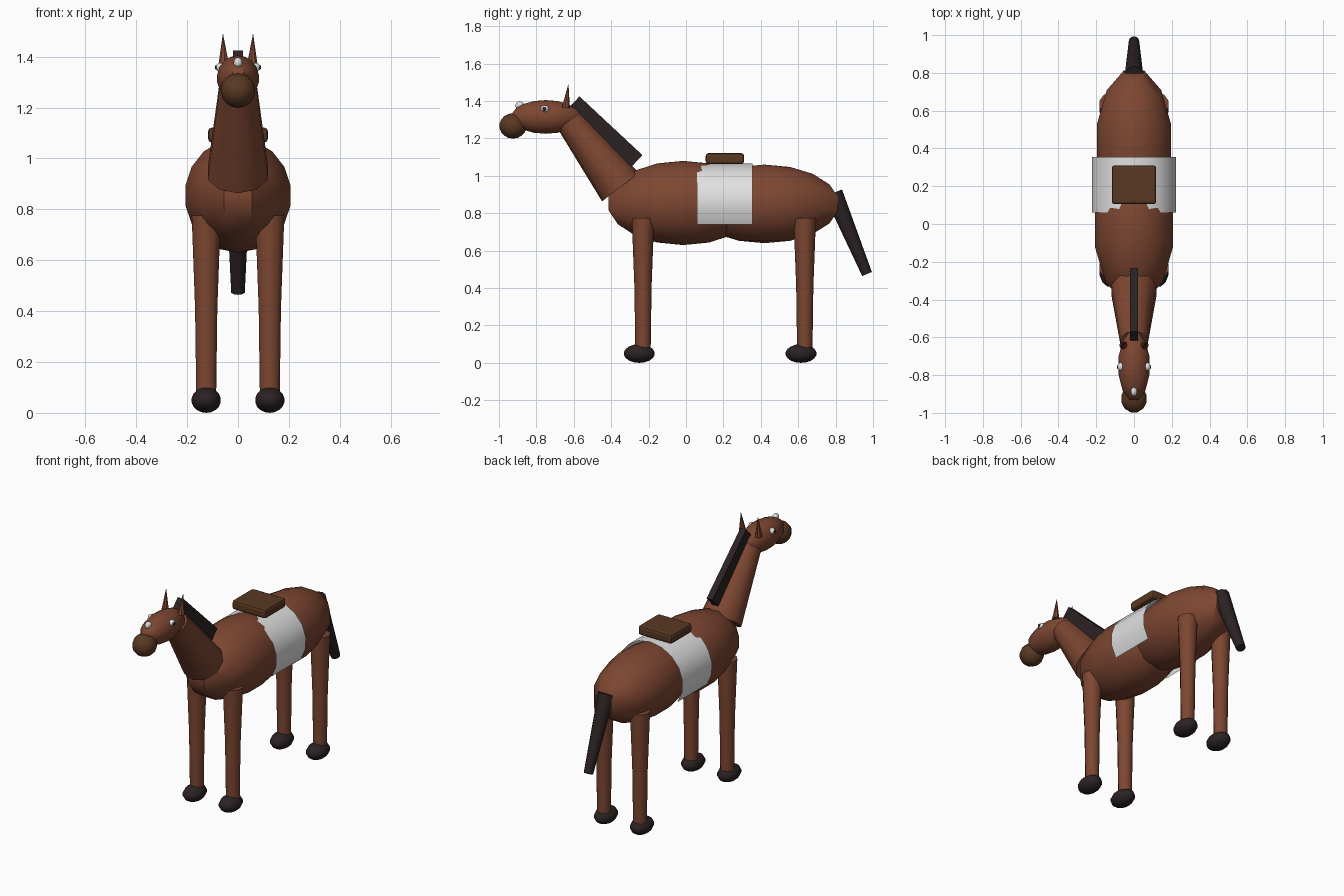
import bpy, bmesh, math
from mathutils import Vector, Matrix

if "Cube" in bpy.data.objects:
    bpy.data.objects.remove(bpy.data.objects["Cube"])


def colour(name, rgb):
    m = bpy.data.materials.new(name)
    m.diffuse_color = (*rgb, 1)
    m.use_nodes = True
    m.node_tree.nodes["Principled BSDF"].inputs["Base Color"].default_value = m.diffuse_color
    return m


COAT = colour("chestnut coat", (0.205, 0.062, 0.031))
DARK = colour("dark hair", (0.024, 0.016, 0.017))
LEATHER = colour("brown leather", (0.10, 0.040, 0.016))
WHITE = colour("white", (0.75, 0.75, 0.75))


def finish(name, bm, mat, smooth=True):
    me = bpy.data.meshes.new(name)
    bm.to_mesh(me)
    bm.free()
    me.materials.append(mat)
    ob = bpy.data.objects.new(name, me)
    bpy.context.collection.objects.link(ob)
    if smooth:
        bpy.ops.object.select_all(action='DESELECT')
        ob.select_set(True)
        bpy.context.view_layer.objects.active = ob
        bpy.ops.object.shade_smooth_by_angle(angle=math.radians(40))
    return ob


def ellipsoid(name, loc, radii, mat, segs=12, rings=9):
    bm = bmesh.new()
    turn = math.pi / segs
    grow = 1 / math.cos(turn)  # flats, not corners, face the axes
    bmesh.ops.create_uvsphere(bm, u_segments=segs, v_segments=rings, radius=1)
    m = (Matrix.Translation(loc)
         @ Matrix.Diagonal((radii[0] * grow, radii[1] * grow, radii[2], 1))
         @ Matrix.Rotation(turn, 4, 'Z'))
    bm.transform(m)
    return finish(name, bm, mat)


def limb(name, start, end, r1, r2, mat, segs=10):
    a, b = Vector(start), Vector(end)
    bm = bmesh.new()
    bmesh.ops.create_cone(bm, cap_ends=True, segments=segs, radius1=r1,
                          radius2=r2, depth=(b - a).length)
    rot = (b - a).to_track_quat('Z', 'Y').to_matrix().to_4x4()
    bm.transform(Matrix.Translation((a + b) / 2) @ rot)
    return finish(name, bm, mat)


def box(name, loc, size, mat, tilt=0, bevel=0):
    bm = bmesh.new()
    bmesh.ops.create_cube(bm, size=1)
    bm.transform(Matrix.Diagonal((*size, 1)))
    if bevel:
        bmesh.ops.bevel(bm, geom=bm.edges[:], offset=bevel, segments=2,
                        profile=0.5, affect='EDGES')
    bm.transform(Matrix.Translation(loc) @ Matrix.Rotation(tilt, 4, 'X'))
    return finish(name, bm, mat, smooth=False)


# Body, neck and head
ellipsoid("chest", (0, -0.015, 0.855), (0.21, 0.405, 0.225), COAT)
ellipsoid("hindquarters", (0, 0.42, 0.85), (0.20, 0.40, 0.21), COAT)
limb("neck", (0, -0.35, 0.94), (0, -0.625, 1.295), 0.125, 0.075, COAT)
ellipsoid("head", (0, -0.75, 1.315), (0.083, 0.185, 0.09), COAT)
ellipsoid("muzzle", (0, -0.925, 1.267), (0.068, 0.073, 0.068), LEATHER)
ellipsoid("forehead_star", (0, -0.888, 1.376), (0.017, 0.024, 0.022), WHITE)

# Paired eyes, ears
for side, label in ((-1, "left"), (1, "right")):
    ellipsoid("eye_" + label, (side * 0.068, -0.755, 1.358),
              (0.02, 0.022, 0.018), WHITE)
    ellipsoid("pupil_" + label, (side * 0.083, -0.757, 1.358),
              (0.008, 0.011, 0.011), DARK, 8, 6)
    limb("ear_" + label, (side * 0.056, -0.642, 1.365),
         (side * 0.059, -0.629, 1.487), 0.022, 0.001, COAT, 8)

# Legs and hooves
for side, label in ((-1, "left"), (1, "right")):
    for y, end in ((-0.23, "front"), (0.635, "rear")):
        x = side * 0.125
        tag = end + "_" + label
        limb("upper_leg_" + tag, (x, y, 0.41), (x, y, 0.775), 0.046, 0.06, COAT)
        limb("lower_leg_" + tag, (x, y, 0.06), (x, y, 0.41), 0.041, 0.046, COAT)
        ellipsoid("hoof_" + tag, (x, y - 0.02, 0.05), (0.058, 0.083, 0.05), DARK)

# Mane and tail
box("mane", (0, -0.432, 1.235), (0.04, 0.46, 0.09), DARK, tilt=-math.radians(43))
limb("tail", (0, 0.788, 0.908), (0, 0.968, 0.475), 0.05, 0.028, DARK)

# Saddle blanket: open arched sheet draped over the back
bm = bmesh.new()
steps = 12
rows = []
for i in range(steps + 1):
    a = math.radians(-33 + 246 * i / steps)
    x, z = 0.225 * math.cos(a), 0.855 + 0.212 * math.sin(a)
    rows.append([bm.verts.new((x, y, z)) for y in (0.06, 0.355)])
for p, q in zip(rows, rows[1:]):
    bm.faces.new((p[0], q[0], q[1], p[1]))
bmesh.ops.recalc_face_normals(bm, faces=bm.faces[:])
if sum(f.normal.dot(f.calc_center_median() - Vector((0, 0.2, 0.855)))
       for f in bm.faces) < 0:
    bmesh.ops.reverse_faces(bm, faces=bm.faces[:])
finish("saddle_blanket", bm, WHITE)

# Saddle
box("saddle", (0, 0.208, 1.092), (0.235, 0.205, 0.058), LEATHER, bevel=0.014)
